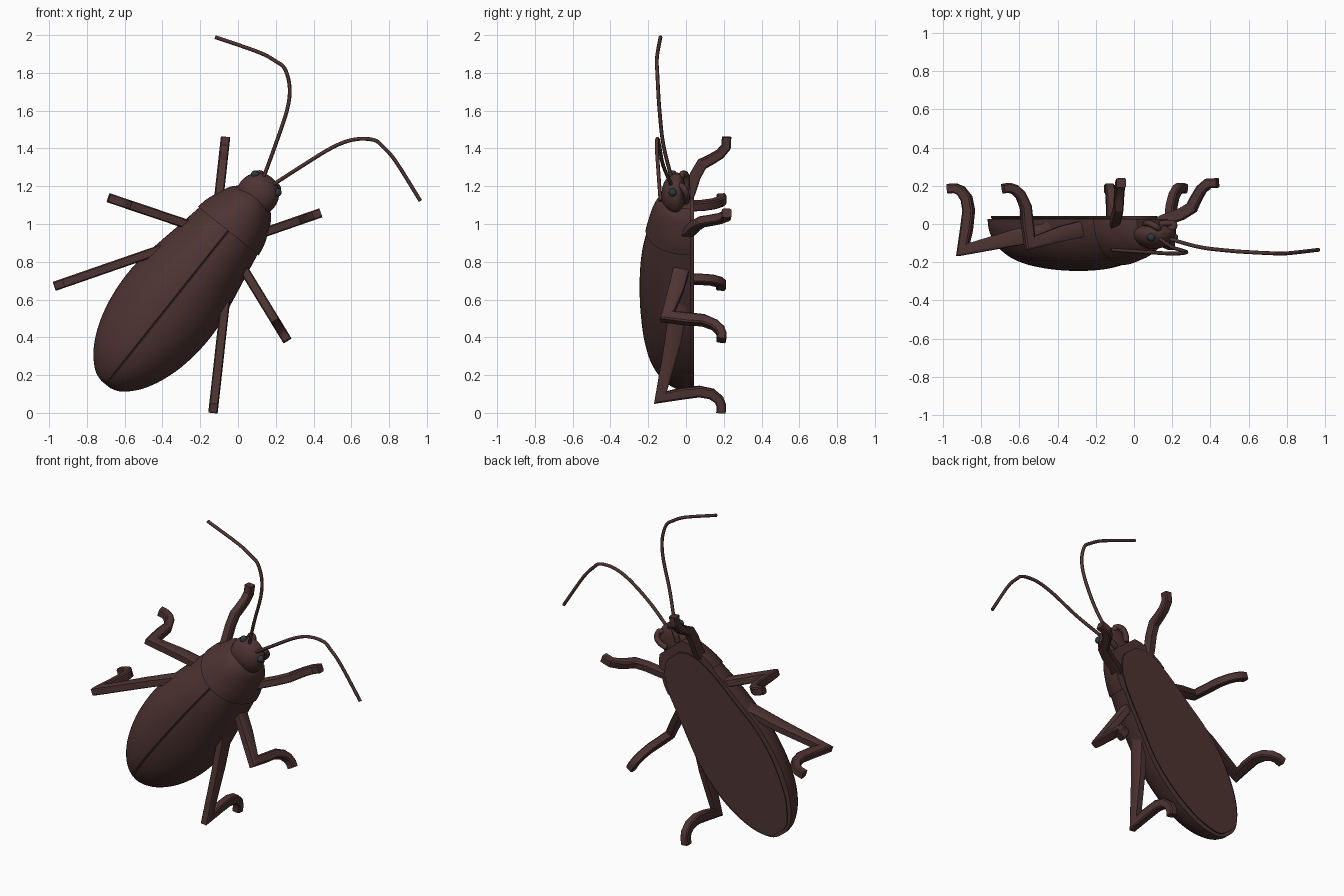
import bpy, bmesh, math
from mathutils import Vector

if "Cube" in bpy.data.objects:
    bpy.data.objects.remove(bpy.data.objects["Cube"])

# Beetle is built upright (x = side, y = depth, z = tail to head), then tilted
ORIGIN, TILT = (-0.70, 0, 0.15), math.radians(38.6)


def material(name, rgb):
    m = bpy.data.materials.new(name)
    m.diffuse_color = (*rgb, 1)
    m.use_nodes = True
    m.node_tree.nodes["Principled BSDF"].inputs["Base Color"].default_value = m.diffuse_color
    return m


BROWN = material("dark_brown", (0.075, 0.034, 0.032))
EYE = material("eye_dark", (0.025, 0.04, 0.045))


def place(name, bm, mat, angle=35):
    bmesh.ops.recalc_face_normals(bm, faces=bm.faces)
    me = bpy.data.meshes.new(name)
    bm.to_mesh(me)
    bm.free()
    ob = bpy.data.objects.new(name, me)
    bpy.context.collection.objects.link(ob)
    me.materials.append(mat)
    ob.location, ob.rotation_euler = ORIGIN, (0, TILT, 0)
    bpy.ops.object.select_all(action='DESELECT')
    ob.select_set(True)
    bpy.context.view_layer.objects.active = ob
    bpy.ops.object.shade_smooth_by_angle(angle=math.radians(angle))
    return ob


def skin(bm, rings):
    rings = [[bm.verts.new(p) for p in r] for r in rings]
    n = len(rings[0])
    for a, b in zip(rings, rings[1:]):
        for i in range(n):
            j = (i + 1) % n
            bm.faces.new((a[i], a[j], b[j], b[i]))
    bm.faces.new(rings[0])
    bm.faces.new(rings[-1])


def smooth_path(pts, steps=4):
    # Catmull-Rom interpolation through any tuple of numbers
    p = [Vector(q) for q in pts]
    p = [2 * p[0] - p[1]] + p + [2 * p[-1] - p[-2]]
    out = []
    for i in range(1, len(p) - 2):
        a, b, c, d = p[i - 1:i + 3]
        for k in range(steps):
            t = k / steps
            out.append(0.5 * (2 * b + (c - a) * t + (2 * a - 5 * b + 4 * c - d) * t * t
                              + (3 * b - a - 3 * c + d) * t ** 3))
    return out + [p[-2]]


def dome(name, stations, y0, groove=False, n=28):
    # Half-ellipse sections with a flat underside; stations are (z, half width, back y)
    bm, rings = bmesh.new(), []
    for z, w, y in smooth_path(stations):
        ring = []
        for i in range(n + 1):
            t = math.pi * i / n
            p = [w * math.cos(t), y0 + (y - y0) * math.sin(t), z]
            if groove and i == n // 2:
                ring += [(0.005, p[1], z), (0, p[1] + min(0.015, 0.3 * (y0 - y)), z),
                         (-0.005, p[1], z)]
            else:
                ring.append(p)
        rings.append(ring)
    skin(bm, rings)
    return place(name, bm, BROWN)


def tube(name, pts, radius, n=8):
    bm, rings, path = bmesh.new(), [], smooth_path(pts)
    for i, p in enumerate(path):
        d = (path[min(i + 1, len(path) - 1)] - path[max(i - 1, 0)]).normalized()
        s = d.cross(Vector((0, 1, 0))).normalized()
        u = s.cross(d)
        rings.append([p + radius * (s * math.cos(2 * math.pi * k / n)
                                    + u * math.sin(2 * math.pi * k / n)) for k in range(n)])
    skin(bm, rings)
    return place(name, bm, BROWN, 60)


def leg(name, base, tip, profile, side, width=0.05):
    # Ribbon-like leg: profile is (fraction from base to tip, y, thickness)
    b, t = (Vector((side * q[0], 0, q[1])) for q in (base, tip))
    length, across = (t - b).length, (t - b).normalized().cross(Vector((0, 1, 0)))
    pts = [Vector((f * length, y)) for f, y, _ in profile]
    bm, rings = bmesh.new(), []
    for i, p in enumerate(pts):
        d0 = (p - pts[i - 1]).normalized() if i else (pts[1] - p).normalized()
        d1 = (pts[i + 1] - p).normalized() if i + 1 < len(pts) else d0
        d = (d0 + d1).normalized()
        h = profile[i][2] / 2 / max(0.75, d.dot(d1))
        nrm = Vector((-d.y, d.x))
        ring = []
        for cw, ch in ((1, .7), (.75, 1), (-.75, 1), (-1, .7), (-1, -.7), (-.75, -1), (.75, -1), (1, -.7)):
            q = p + nrm * h * ch
            f = q.x / length
            ring.append(b + (t - b) * f + Vector((0, q.y, 0)) + across * cw * width / 2)
        rings.append(ring)
    skin(bm, rings)
    return place(name, bm, BROWN, 30)


# Wing cases, neck shield, belly plate
dome("wing_cases", [(0, .03, -.02), (.015, .075, -.065), (.05, .12, -.11), (.11, .17, -.155),
                    (.2, .217, -.195), (.32, .255, -.222), (.46, .275, -.238), (.6, .275, -.245),
                    (.75, .252, -.244), (.9, .224, -.232), (1.06, .195, -.2)], .025, True)
dome("neck_shield", [(1.04, .206, -.214), (1.1, .195, -.2), (1.17, .168, -.182),
                     (1.23, .138, -.158), (1.27, .1, -.125)], .025)
belly = dome("belly_plate", [(.02, .04, 0), (.04, .09, 0), (.1, .14, 0), (.2, .195, 0), (.4, .248, 0),
                             (.6, .257, 0), (.8, .225, 0), (1.0, .19, 0), (1.12, .15, 0),
                             (1.19, .10, 0), (1.22, .05, 0)], .042)

# Head
bm = bmesh.new()
bmesh.ops.create_uvsphere(bm, u_segments=28, v_segments=16, radius=1)
for v in bm.verts:
    v.co = (v.co.x * .112, -.045 + v.co.y * (.085 if v.co.y < 0 else .045), 1.29 + v.co.z * .115)
place("head", bm, BROWN)

# Paired parts
FRONT = [(0, -.03, .06), (.22, .02, .06), (.46, .05, .06), (.62, .085, .058), (.68, .13, .055),
         (.76, .18, .052), (.86, .212, .05), (1, .215, .05)]
MIDDLE = [(0, -.02, .085), (.3, -.05, .08), (.68, -.1, .065), (.71, 0, .06), (.73, .09, .055),
          (.79, .15, .05), (.86, .18, .05), (.93, .19, .05), (1, .185, .05)]
HIND = [(0, -.03, .1), (.4, -.07, .085), (.87, -.135, .07), (.84, -.03, .06), (.82, .07, .058),
        (.84, .135, .055), (.89, .175, .05), (.94, .187, .05), (1, .185, .05)]
for side, label in ((-1, "left"), (1, "right")):
    leg("front_leg_" + label, (.12, 1.10), (.322, 1.42), FRONT, side)
    leg("middle_leg_" + label, (.17, .94), (.605, .782), MIDDLE, side)
    leg("hind_leg_" + label, (.2, .77), (.537, .237), HIND, side)
    tube("antenna_" + label, [(side * x, y, z) for x, y, z in (
        (.022, -.07, 1.35), (.09, -.12, 1.553), (.155, -.14, 1.731), (.218, -.148, 1.834),
        (.3, -.153, 1.897), (.364, -.155, 1.899), (.466, -.15, 1.88), (.695, -.135, 1.799))], .010)
    # Mouth feelers curling under the head
    tube("palp_" + label, [(side * x, y, z) for x, y, z in (
        (.03, -.03, 1.37), (.055, -.018, 1.385), (.075, 0, 1.36), (.07, .005, 1.32),
        (.05, .0, 1.28))], .017)
    bm = bmesh.new()
    bmesh.ops.create_uvsphere(bm, u_segments=16, v_segments=10, radius=.022)
    for v in bm.verts:
        v.co += Vector((side * .076, -.07, 1.362))
    place("eye_" + label, bm, EYE, 60)
